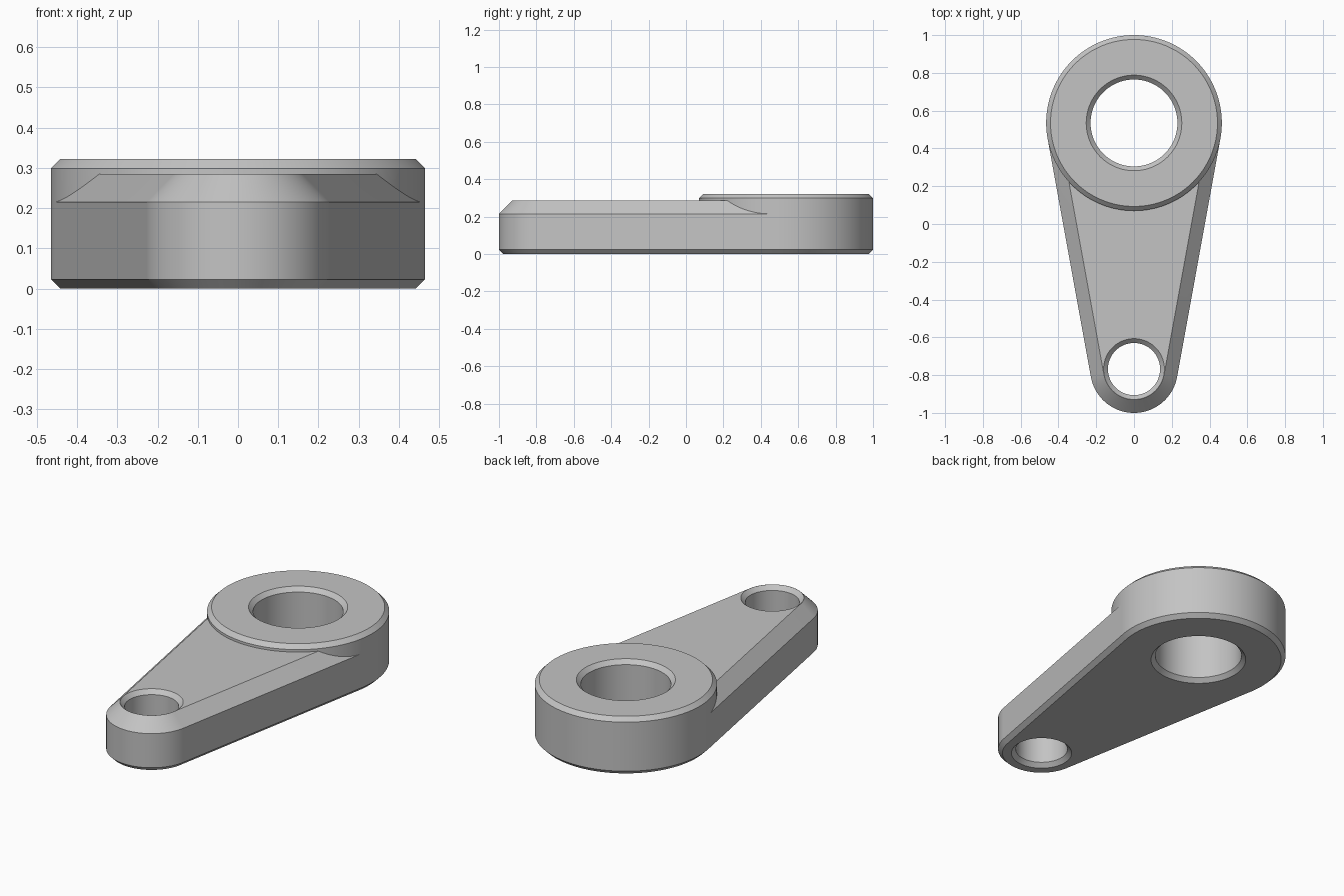
import bpy, bmesh
from math import sin, cos, tau, radians

SEG = 128
BIG_Y, BIG_R = 0.535, 0.465
SMALL_Y, SMALL_R = -0.768, 0.232
BOSS_TOP, ARM_TOP = 0.322, 0.285
CH, ARM_CH = 0.023, 0.07
TANGENT = -(BIG_R - SMALL_R) / (BIG_Y - SMALL_Y)

cube = bpy.data.objects.get("Cube")
if cube:
    bpy.data.objects.remove(cube, do_unlink=True)

steel = bpy.data.materials.new("light_grey")
steel.use_nodes = True
GREY = (0.55, 0.55, 0.55, 1)
steel.diffuse_color = GREY
steel.node_tree.nodes["Principled BSDF"].inputs["Base Color"].default_value = GREY


def circle(y, r):
    return [(r * cos(tau * k / SEG), y + r * sin(tau * k / SEG)) for k in range(SEG)]


def tapered_outline(inset):
    """Two circles joined by their outer tangents, shrunk by inset."""
    big, small = circle(BIG_Y, BIG_R - inset), circle(SMALL_Y, SMALL_R - inset)
    return [b if sin(tau * k / SEG) > TANGENT else s
            for k, (b, s) in enumerate(zip(big, small))]


def loft(name, layers):
    """Closed solid through a stack of (outline, z) layers."""
    bm = bmesh.new()
    rings = [[bm.verts.new((x, y, z)) for x, y in outline] for outline, z in layers]
    bm.faces.new(rings[0][::-1])
    bm.faces.new(rings[-1])
    for low, high in zip(rings, rings[1:]):
        for k in range(SEG):
            n = (k + 1) % SEG
            bm.faces.new((low[k], low[n], high[n], high[k]))
    mesh = bpy.data.meshes.new(name)
    bm.to_mesh(mesh)
    bm.free()
    mesh.materials.append(steel)
    obj = bpy.data.objects.new(name, mesh)
    bpy.context.collection.objects.link(obj)
    return obj


def hole_cutter(name, y, r, top):
    """Bore that flares at 45 degrees through both faces."""
    flare = 2 * CH
    return loft(name, [(circle(y, r + flare), -CH), (circle(y, r), CH),
                       (circle(y, r), top - CH), (circle(y, r + flare), top + CH)])


# Tapered arm with a wide top chamfer
arm = loft("lever_arm", [(tapered_outline(CH), 0), (tapered_outline(0), CH),
                         (tapered_outline(0), ARM_TOP - ARM_CH),
                         (tapered_outline(ARM_CH), ARM_TOP)])

# Raised round boss and the two bores
boss = loft("boss", [(circle(BIG_Y, BIG_R - CH), 0), (circle(BIG_Y, BIG_R), CH),
                     (circle(BIG_Y, BIG_R), BOSS_TOP - CH),
                     (circle(BIG_Y, BIG_R - CH), BOSS_TOP)])
big_bore = hole_cutter("big_bore", BIG_Y, 0.23, BOSS_TOP)
small_bore = hole_cutter("small_bore", SMALL_Y, 0.138, ARM_TOP)

# Join and drill, then drop the helpers
bpy.ops.object.select_all(action="DESELECT")
bpy.context.view_layer.objects.active = arm
arm.select_set(True)
for tool, operation in ((boss, "UNION"), (big_bore, "DIFFERENCE"), (small_bore, "DIFFERENCE")):
    mod = arm.modifiers.new(tool.name, "BOOLEAN")
    mod.object, mod.operation, mod.solver = tool, operation, "EXACT"
    bpy.ops.object.modifier_apply(modifier=mod.name)
    bpy.data.objects.remove(tool, do_unlink=True)

bpy.ops.object.shade_smooth_by_angle(angle=radians(30))
